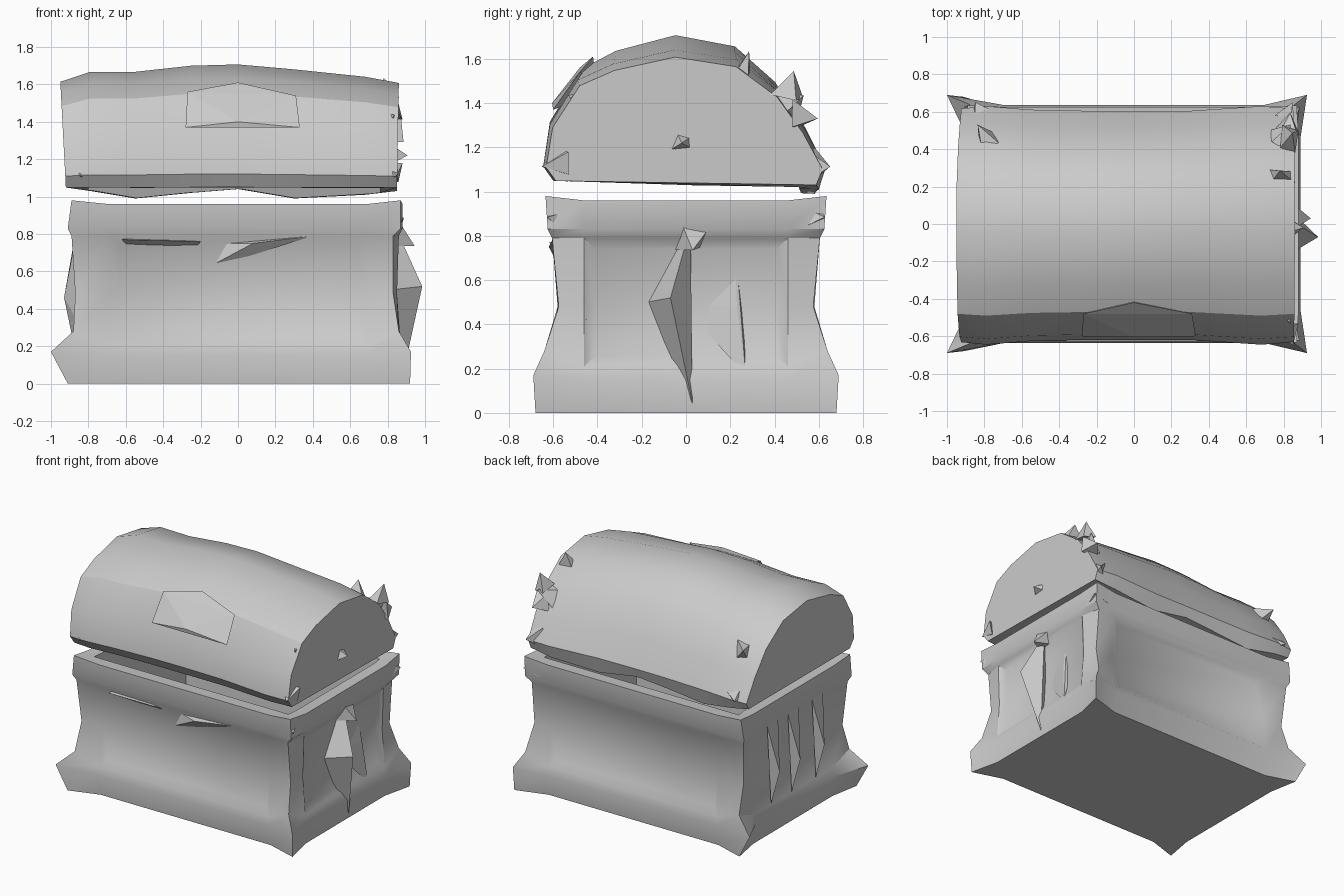
import bpy, bmesh, math, random
from mathutils import Vector

if "Cube" in bpy.data.objects:
    bpy.data.objects.remove(bpy.data.objects["Cube"])

random.seed(4)


def smooth(ob):
    bpy.ops.object.select_all(action='DESELECT')
    ob.select_set(True)
    bpy.context.view_layer.objects.active = ob
    bpy.ops.object.shade_smooth_by_angle(angle=math.radians(32))


def finish(name, bm):
    bmesh.ops.recalc_face_normals(bm, faces=bm.faces[:])
    me = bpy.data.meshes.new(name)
    bm.to_mesh(me)
    bm.free()
    ob = bpy.data.objects.new(name, me)
    bpy.context.collection.objects.link(ob)
    return ob


def loft(rings):
    """Skin closed rings and cap both ends; returns the mesh and its bands."""
    bm = bmesh.new()
    vs = [[bm.verts.new(p) for p in r] for r in rings]
    n = len(rings[0])
    bands = [[bm.faces.new((a[i], a[(i + 1) % n], b[(i + 1) % n], b[i]))
              for i in range(n)] for a, b in zip(vs, vs[1:])]
    bm.faces.new(vs[0][::-1])
    bm.faces.new(vs[-1])
    bmesh.ops.recalc_face_normals(bm, faces=bm.faces[:])
    return bm, bands


def body_ring(z, left, right, cy, mx, my, zc=None):
    """Rectangle with separate corner (left, right, cy, zc) and side sizes."""
    zc = z if zc is None else zc
    s, t = 0.69, 0.46
    return [(-left, -cy, zc), (-s, -my, z), (s, -my, z),
            (right, -cy, zc), (mx, -t, z), (mx, t, z),
            (right, cy, zc), (s, my, z), (-s, my, z),
            (-left, cy, zc), (-mx, t, z), (-mx, -t, z)]


# Chest body: flared plinth, waisted walls, top rim and open cavity
bm, bands = loft([
    body_ring(0.00, 0.91, 0.92, 0.68, 0.87, 0.61),
    body_ring(0.15, 1.00, 0.925, 0.69, 0.89, 0.635, 0.17),
    body_ring(0.21, 0.88, 0.86, 0.64, 0.87, 0.62, 0.28),
    body_ring(0.48, 0.87, 0.83, 0.575, 0.85, 0.58),
    body_ring(0.79, 0.89, 0.83, 0.605, 0.86, 0.605),
    body_ring(0.83, 0.91, 0.87, 0.625, 0.88, 0.62),
    body_ring(0.96, 0.89, 0.87, 0.635, 0.88, 0.625, 0.98),
    body_ring(0.955, 0.80, 0.78, 0.53, 0.79, 0.53),
    body_ring(0.16, 0.77, 0.75, 0.50, 0.76, 0.50)])
panels = [bands[k][i] for k in (2, 3) for i in (1, 4, 7)]
bmesh.ops.inset_region(bm, faces=panels, thickness=0.05, depth=-0.03,
                       use_even_offset=True)
smooth(finish("chest_body", bm))

# Domed lid: an arch profile carried along x, with a sagging back edge
ARCH = [(-0.60, 1.05), (-0.645, 1.12), (-0.615, 1.33), (-0.49, 1.55),
        (-0.33, 1.63), (-0.05, 1.70), (0.23, 1.65), (0.42, 1.49),
        (0.54, 1.30), (0.63, 1.11), (0.60, 1.04)]
# x at bottom, x at top, height scale, width scale, back edge drop
STATIONS = [(-0.92, -0.95, 0.87, 0.98, 0.01), (-0.79, -0.79, 0.95, 1.0, -0.01),
            (-0.55, -0.55, 0.95, 0.97, -0.05), (-0.25, -0.25, 1.0, 0.96, -0.02),
            (0.0, 0.0, 1.01, 0.96, 0.0), (0.3, 0.3, 0.97, 0.96, -0.05),
            (0.68, 0.68, 0.91, 1.0, -0.03), (0.85, 0.86, 0.86, 0.98, -0.01)]


def lid_ring(x0, x1, h, w, dz):
    ring = [(x0 + (x1 - x0) * (z - 1.04) / 0.66, y * w, 1.04 + (z - 1.04) * h)
            for y, z in ARCH]
    x, y, z = ring[-1]
    ring[-1] = (x, y, z + dz)
    return ring


bm, _ = loft([lid_ring(*s) for s in STATIONS])
lid = finish("domed_lid", bm)

# Temporary cutter that hollows the lid
bm, _ = loft([[(x, y * 0.84, z - 0.14) for y, z in ARCH] for x in (-0.8, 0.76)])
cutter = finish("lid_cavity_cutter", bm)
cutter.hide_render = True
mod = lid.modifiers.new("hollow", 'BOOLEAN')
mod.operation = 'DIFFERENCE'
mod.object = cutter
mod.solver = 'EXACT'
bpy.context.view_layer.objects.active = lid
bpy.ops.object.modifier_apply(modifier="hollow")
bpy.data.objects.remove(cutter)
smooth(lid)


def shard(name, pts):
    """Convex broken piece through a few points."""
    bm = bmesh.new()
    for p in pts:
        bm.verts.new(p)
    bmesh.ops.convex_hull(bm, input=bm.verts[:])
    return finish(name, bm)


# Splintered handle on the right end, slats on both ends
shard("side_handle", [(0.84, 0.02, 0.84), (0.80, -0.18, 0.50), (0.985, -0.07, 0.52),
                      (0.88, 0.03, 0.04), (0.80, 0.0, 0.5)])
shard("side_splinter", [(0.80, 0.22, 0.80), (0.80, -0.02, 0.49), (0.84, 0.23, 0.48),
                        (0.80, 0.26, 0.44), (0.87, 0.27, 0.17)])
shard("side_slat", [(0.8, -0.48, 0.6), (0.8, -0.43, 0.28), (0.85, -0.45, 0.42),
                    (0.8, -0.48, 0.42)])
for y in (-0.3, -0.02, 0.22):
    shard("left_slat", [(-0.86, y - 0.06, 0.82), (-0.87, y + 0.08, 0.80),
                        (-0.93, y + 0.02, 0.46), (-0.88, y + 0.05, 0.22),
                        (-0.84, y - 0.06, 0.3)])

# Broken planks under the front rim
shard("front_plank", [(-0.62, -0.62, 0.77), (-0.2, -0.60, 0.76), (-0.23, -0.54, 0.72),
                      (-0.58, -0.54, 0.73), (-0.6, -0.54, 0.78)])
shard("front_plank", [(-0.2, -0.54, 0.60), (0.08, -0.62, 0.75), (0.4, -0.60, 0.79),
                      (0.05, -0.54, 0.68), (-0.15, -0.54, 0.75)])

# Clasp plate on the lid front
shard("clasp_plate", [(-0.28, -0.60, 1.37), (0.0, -0.605, 1.40), (0.33, -0.60, 1.37),
                      (-0.27, -0.48, 1.56), (0.0, -0.42, 1.61), (0.31, -0.48, 1.54),
                      (0.0, -0.40, 1.45)])


def chip(name, x, y, z, r, out):
    """Broad splinter pointing along out."""
    c, d = Vector((x, y, z)), Vector(out).normalized()
    u = d.orthogonal().normalized()
    v = d.cross(u)
    pts = [c + d * r * 1.1]
    for k in range(4):
        a = k * math.pi / 2 + random.uniform(-0.4, 0.4)
        pts.append(c + (u * math.cos(a) + v * math.sin(a)) * r * random.uniform(0.8, 1.5)
                   - d * r * 0.4)
    shard(name, pts)


# Chipped corners of rim and lid
for sx in (-1, 1):
    for sy in (-1, 1):
        chip("rim_chip", sx * 0.84, sy * 0.58, 0.88, 0.06, (sx, sy, 0.1))
        chip("lid_corner_chip", sx * 0.82, sy * 0.58, 1.12, 0.07, (sx * 0.4, sy, -0.1))
        chip("lid_edge_chip", sx * 0.80, sy * 0.46, 1.40, 0.08, (sx * 0.5, sy, 0.5))
# Larger splinters on the right
chip("lid_splinter", 0.78, 0.26, 1.55, 0.08, (0, 0.3, 1))
chip("lid_splinter", 0.83, 0.47, 1.46, 0.08, (0.2, 0.2, 1))
chip("lid_splinter", 0.82, 0.52, 1.33, 0.07, (0.2, 1, 0))
chip("lid_splinter", 0.83, -0.02, 1.22, 0.07, (1, 0, 0))
chip("rim_splinter", 0.87, 0.03, 0.78, 0.08, (1, 0, -0.6))
